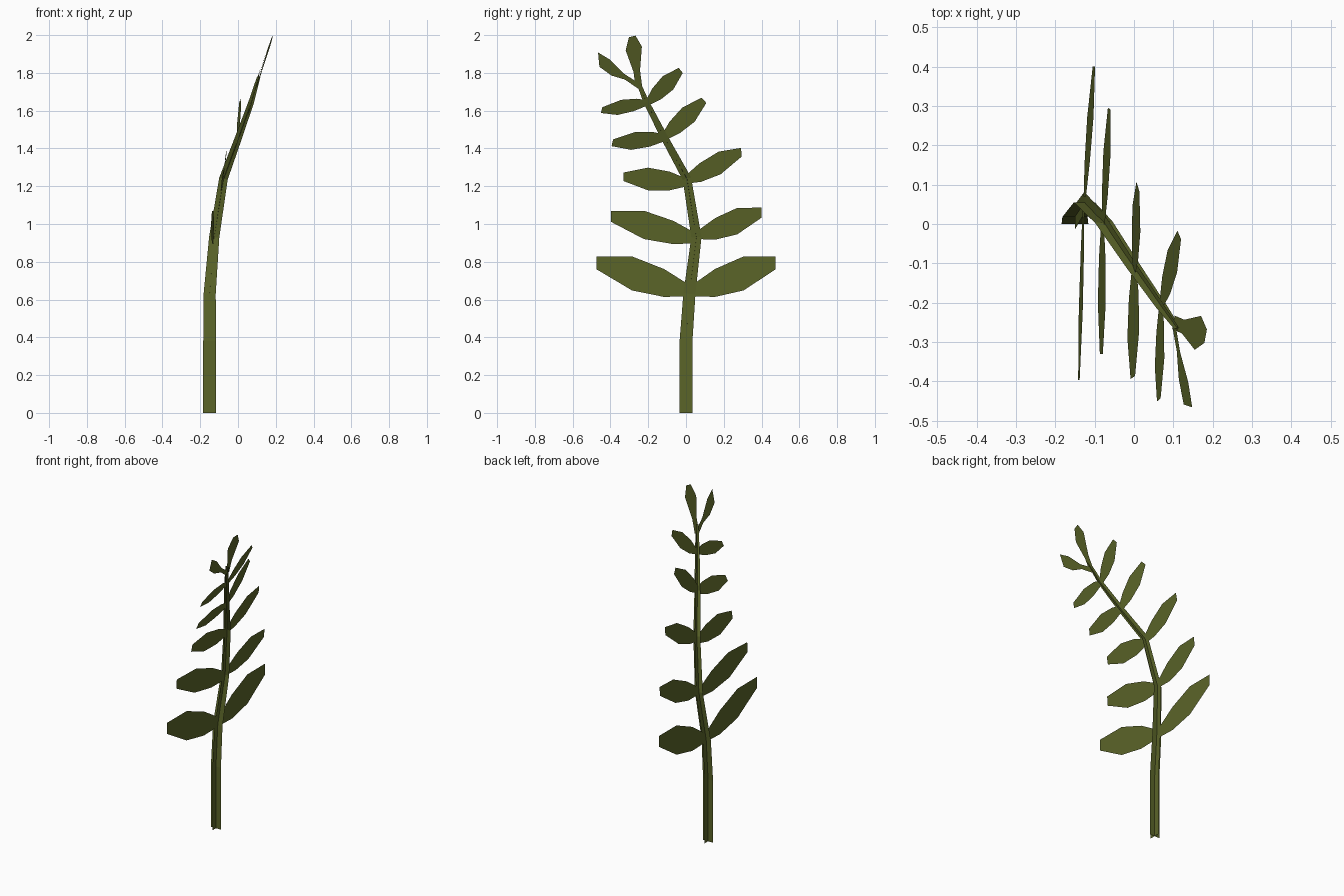
import bpy
from mathutils import Vector

if "Cube" in bpy.data.objects:
    bpy.data.objects.remove(bpy.data.objects["Cube"])

green = bpy.data.materials.new("olive_green")
green.diffuse_color = (0.105, 0.13, 0.022, 1)
green.use_nodes = True
green.node_tree.nodes["Principled BSDF"].inputs["Base Color"].default_value = green.diffuse_color


def make_object(name, verts, faces):
    mesh = bpy.data.meshes.new(name)
    mesh.from_pydata(verts, [], faces)
    mesh.materials.append(green)
    obj = bpy.data.objects.new(name, mesh)
    bpy.context.collection.objects.link(obj)
    return obj


def strip(centers, sides):
    """Flat ribbon: a vertex pair per station, a quad between stations."""
    verts = []
    for c, s in zip(centers, sides):
        verts += [c - s, c + s]
    faces = [(2 * i, 2 * i + 1, 2 * i + 3, 2 * i + 2) for i in range(len(centers) - 1)]
    return verts, faces


# Stem: two crossed ribbons along a bent path (x, y, z, half width)
path = [(-.15, 0, 0, .034), (-.15, 0, .38, .034), (-.15, .018, .63, .032),
        (-.126, .055, .93, .027), (-.077, .005, 1.24, .023), (0, -.11, 1.45, .019),
        (.07, -.21, 1.645, .015), (.11, -.265, 1.78, .009)]
points = [Vector(p[:3]) for p in path]
side_a, side_b = [], []
for i, p in enumerate(path):
    tangent = points[min(i + 1, len(path) - 1)] - points[max(i - 1, 0)]
    a = tangent.cross(Vector((1, 0, 0))).normalized()
    b = tangent.cross(a).normalized()
    side_a.append(a * p[3])
    side_b.append(b * p[3])
va, fa = strip(points, side_a)
vb, fb = strip(points, side_b)
make_object("stem", va + vb, fa + [tuple(i + len(va) for i in f) for f in fb])


# Leaves: flat blades given by root, tip and half-width vector
BLADE = [(0, .36), (.26, .82), (.61, 1), (1, .38)]


def leaf(name, root, tip, width, profile=BLADE):
    root, tip, width = Vector(root), Vector(tip), Vector(width)
    centers = [root.lerp(tip, t) for t, w in profile]
    make_object(name, *strip(centers, [width * w for t, w in profile]))


pairs = [
    (((-.15, .01, .65), (-.15, -.475, .795), (0, 0, .09)),
     ((-.15, .04, .65), (-.15, .475, .795), (0, 0, .09))),
    (((-.128, .05, .925), (-.14, -.397, 1.04), (.005, 0, .075)),
     ((-.125, .07, .945), (-.102, .40, 1.06), (.008, 0, .07))),
    (((-.08, 0, 1.22), (-.083, -.33, 1.25), (.01, 0, .06)),
     ((-.078, 0, 1.235), (-.063, .293, 1.38), (.009, -.005, .06))),
    (((0, -.11, 1.455), (-.003, -.39, 1.43), (.015, .01, .047)),
     ((0, -.115, 1.46), (.01, .095, 1.655), (.01, -.033, .037))),
    (((.068, -.205, 1.64), (.063, -.447, 1.603), (.012, .01, .04)),
     ((.07, -.2, 1.645), (.115, -.028, 1.813), (.012, -.028, .035))),
]
for i, (left, right) in enumerate(pairs, 1):
    leaf(f"leaf_{i}_left", *left)
    leaf(f"leaf_{i}_right", *right)

# Forked tip: two blades that widen towards their ends
leaf("tip_leaf_left", (.1, -.25, 1.73), (.137, -.462, 1.87), (.012, -.004, .042),
     [(0, .4), (.35, .35), (.7, 1), (1, .9)])
leaf("tip_leaf_right", (.1, -.25, 1.73), (.182, -.285, 1.993), (.008, .043, .01),
     [(0, .4), (.3, .4), (.76, 1), (1, .4)])
